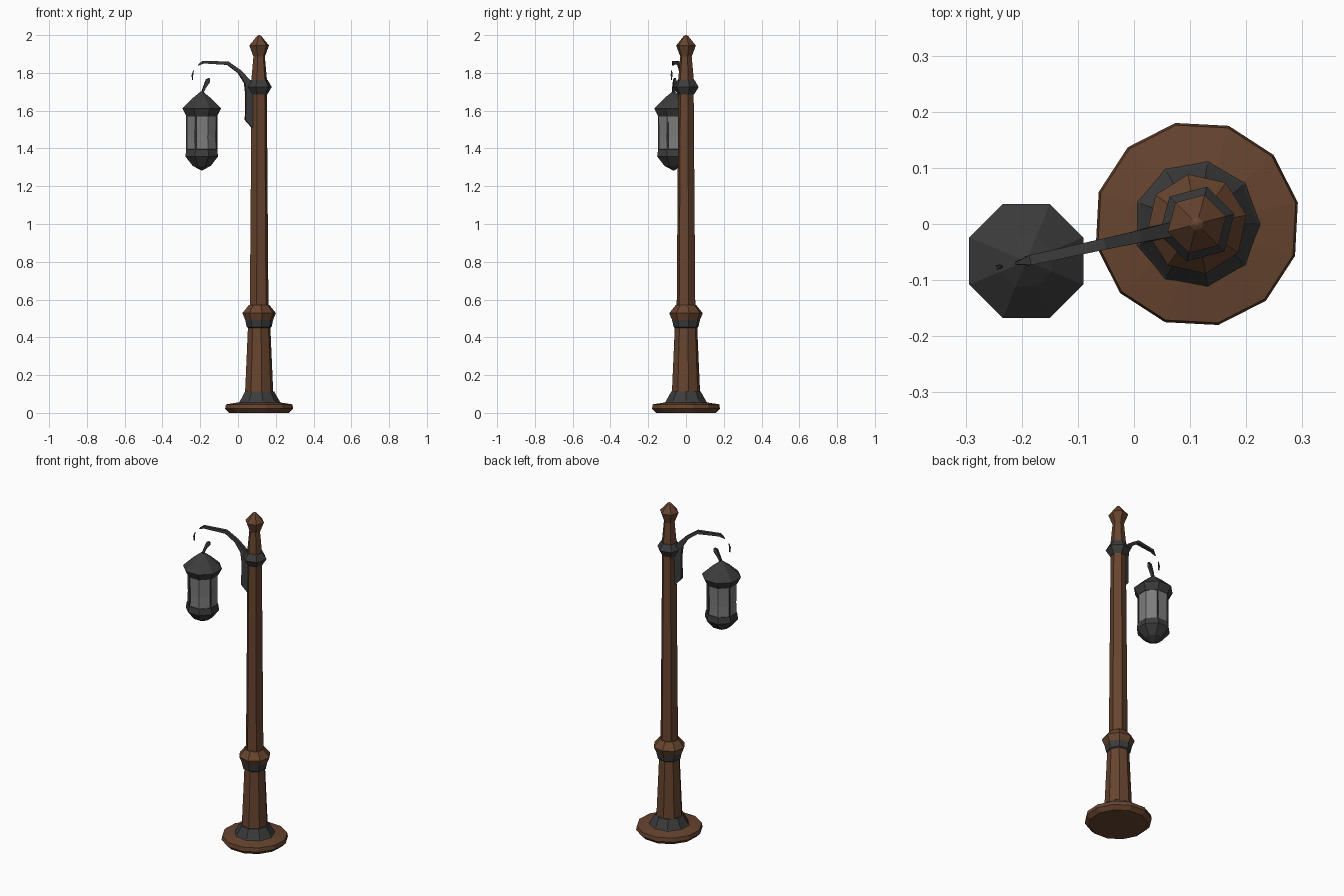
import bpy, bmesh, math

if "Cube" in bpy.data.objects:
    bpy.data.objects.remove(bpy.data.objects["Cube"])


def material(name, rgb):
    m = bpy.data.materials.new(name)
    m.diffuse_color = (*rgb, 1)
    m.use_nodes = True
    m.node_tree.nodes["Principled BSDF"].inputs["Base Color"].default_value = m.diffuse_color
    return m


WOOD = material("brown wood", (0.135, 0.058, 0.028))
IRON = material("dark iron", (0.045, 0.045, 0.045))
GLASS = material("grey glass", (0.2, 0.2, 0.2))
POST = (0.112, 0.0)
LAMP = (-0.192, -0.066)


def finish(name, bm, mat):
    bmesh.ops.recalc_face_normals(bm, faces=bm.faces)
    me = bpy.data.meshes.new(name)
    bm.to_mesh(me)
    bm.free()
    me.materials.append(mat)
    ob = bpy.data.objects.new(name, me)
    bpy.context.collection.objects.link(ob)
    return ob


def skin(name, rings, mat):
    """Closed skin through a list of equal-length point rings."""
    bm = bmesh.new()
    vs = [[bm.verts.new(p) for p in r] for r in rings]
    n = len(vs[0])
    for a, b in zip(vs, vs[1:]):
        for i in range(n):
            j = (i + 1) % n
            bm.faces.new((a[i], a[j], b[j], b[i]))
    bm.faces.new(vs[0])
    bm.faces.new(vs[-1])
    return finish(name, bm, mat)


def turned(name, centre, profile, sides, rot, mat):
    """Faceted turned part from (radius, z) pairs."""
    rings = []
    for r, z in profile:
        ang = [math.radians(rot) + math.tau * i / sides for i in range(sides)]
        rings.append([(centre[0] + r * math.cos(a), centre[1] + r * math.sin(a), z) for a in ang])
    return skin(name, rings, mat)


def blade(name, sections, mat):
    """Flat tapered iron strip: (x1, z1, x2, z2, half thickness), in the arm's plane."""
    rings = []
    for x1, z1, x2, z2, h in sections:
        y1, y2 = [(x - POST[0]) * 0.217 for x in (x1, x2)]
        dx, dy = -0.21 * h, 0.98 * h
        rings.append([(x1 - dx, y1 - dy, z1), (x1 + dx, y1 + dy, z1),
                      (x2 + dx, y2 + dy, z2), (x2 - dx, y2 - dy, z2)])
    return skin(name, rings, mat)


# Post, bottom to top
turned("base_disc", POST, [(0.162, 0), (0.184, 0.022), (0.18, 0.045), (0.11, 0.056)], 12, 12, WOOD)
turned("base_collar", POST, [(0.117, 0.05), (0.108, 0.062), (0.08, 0.112), (0.06, 0.112)], 9, 0, IRON)
turned("lower_post", POST, [(0.076, 0.10), (0.06, 0.46)], 8, 10, WOOD)
turned("middle_band", POST, [(0.06, 0.45), (0.067, 0.455), (0.075, 0.492), (0.06, 0.492)], 8, 10, IRON)
turned("middle_knob", POST, [(0.074, 0.49), (0.09, 0.528), (0.056, 0.57), (0.04, 0.57)], 8, 10, WOOD)
turned("upper_post", POST, [(0.051, 0.56), (0.042, 1.70)], 6, 15, WOOD)
turned("top_collar", POST, [(0.044, 1.685), (0.069, 1.725), (0.047, 1.762), (0.03, 1.762)], 6, 15, IRON)
turned("neck", POST, [(0.044, 1.75), (0.031, 1.89)], 6, 15, WOOD)
turned("finial", POST, [(0.031, 1.885), (0.054, 1.945), (0.012, 1.995), (0.003, 2.0)], 6, 15, WOOD)

# Curved arm with its bracket, and the curled hook end
blade("arm", [(0.072, 1.512, 0.082, 1.512, 0.012), (0.038, 1.55, 0.085, 1.55, 0.012),
              (0.040, 1.69, 0.095, 1.70, 0.013), (0.034, 1.745, 0.07, 1.755, 0.013),
              (0.0, 1.80, 0.012, 1.815, 0.011), (-0.056, 1.842, -0.052, 1.86, 0.010),
              (-0.18, 1.85, -0.185, 1.864, 0.009), (-0.212, 1.838, -0.205, 1.85, 0.003)], IRON)
blade("hook_tip", [(-0.236, 1.815, -0.234, 1.812, 0.002), (-0.245, 1.79, -0.238, 1.788, 0.004),
                   (-0.243, 1.762, -0.238, 1.764, 0.002)], IRON)
blade("lamp_hanger", [(-0.196, 1.69, -0.186, 1.69, 0.008), (-0.184, 1.725, -0.172, 1.72, 0.009),
                      (-0.168, 1.767, -0.15, 1.75, 0.008), (-0.155, 1.773, -0.148, 1.77, 0.004)], IRON)

# Lantern
turned("lamp_roof", LAMP, [(0.08, 1.568), (0.088, 1.57), (0.11, 1.612), (0.05, 1.668), (0.005, 1.702)], 8, 22.5, IRON)
turned("lamp_glass", LAMP, [(0.086, 1.36), (0.083, 1.46), (0.086, 1.575)], 8, 22.5, GLASS)
turned("lamp_bottom", LAMP, [(0.004, 1.284), (0.052, 1.308), (0.094, 1.358), (0.088, 1.395), (0.08, 1.397)], 8, 22.5, IRON)
for k in range(4):
    a = math.radians(22.5 + 90 * k + 45)
    c = (LAMP[0] + 0.083 * math.cos(a), LAMP[1] + 0.083 * math.sin(a))
    turned("lamp_bar_%d" % (k + 1), c, [(0.006, 1.39), (0.006, 1.575)], 4, 22.5, IRON)
